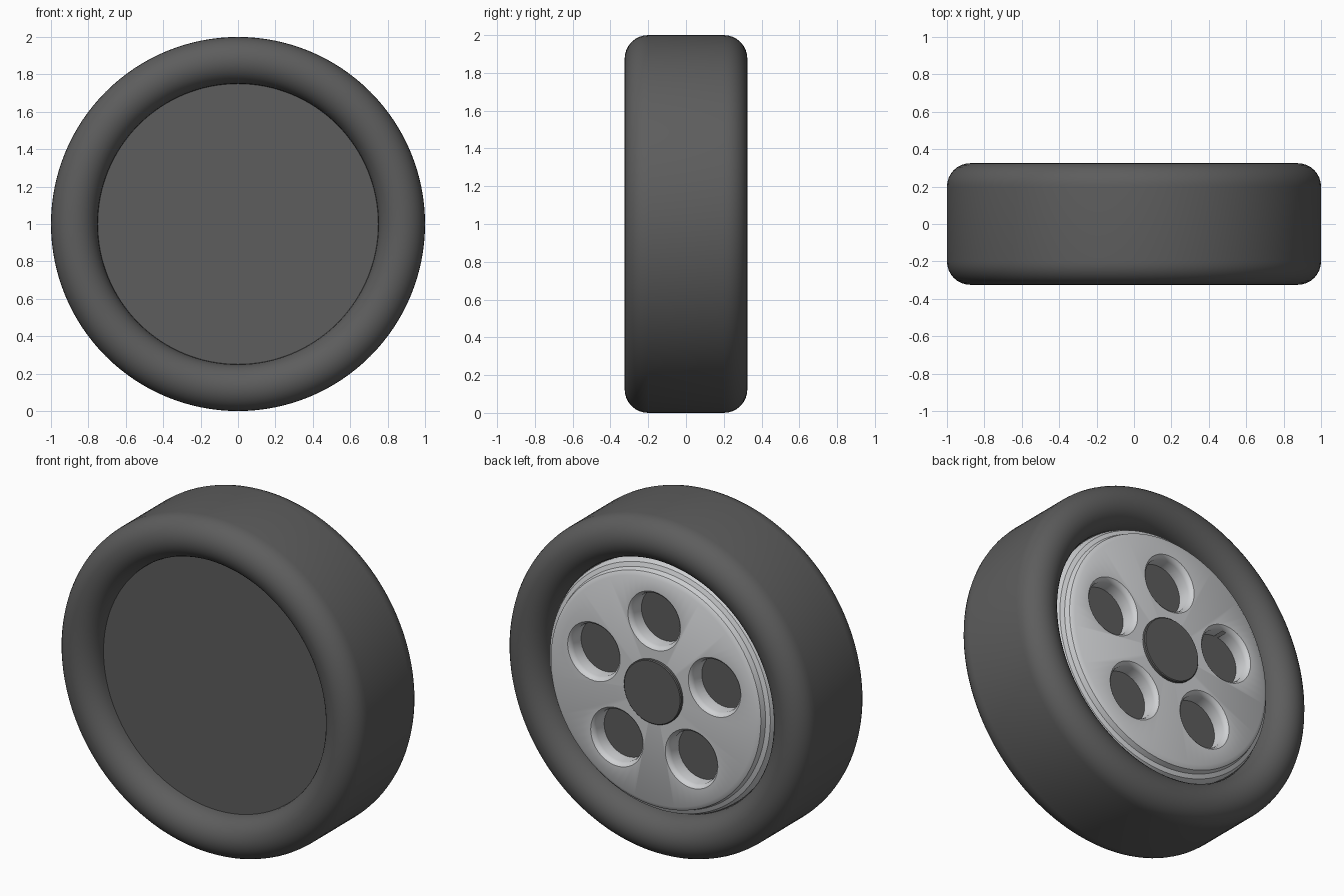
import bpy, bmesh, math
from mathutils import Vector

cube = bpy.data.objects.get("Cube")
if cube:
    bpy.data.objects.remove(cube, do_unlink=True)


def material(name, colour):
    mat = bpy.data.materials.new(name)
    mat.use_nodes = True
    mat.diffuse_color = (*colour, 1)
    mat.node_tree.nodes["Principled BSDF"].inputs["Base Color"].default_value = (*colour, 1)
    return mat


rubber = material("dark rubber", (0.11, 0.11, 0.11))
metal = material("light metal", (0.62, 0.63, 0.645))


def lathe(name, profile, mat, centre=(0, 1), segments=96):
    """Revolve (radius, y) points, starting and ending on the axis, around a y-parallel line."""
    bm = bmesh.new()
    rings = []
    for r, y in profile:
        count = segments if r > 0 else 1
        rings.append([bm.verts.new((centre[0] + r * math.cos(math.tau * i / segments), y,
                                    centre[1] + r * math.sin(math.tau * i / segments)))
                      for i in range(count)])
    for a, b in zip(rings, rings[1:]):
        for i in range(segments):
            j = (i + 1) % segments
            if len(a) == 1:
                bm.faces.new((a[0], b[i], b[j]))
            elif len(b) == 1:
                bm.faces.new((a[i], b[0], a[j]))
            else:
                bm.faces.new((a[i], b[i], b[j], a[j]))
    bmesh.ops.recalc_face_normals(bm, faces=bm.faces)
    mesh = bpy.data.meshes.new(name)
    bm.to_mesh(mesh)
    bm.free()
    mesh.materials.append(mat)
    obj = bpy.data.objects.new(name, mesh)
    bpy.context.collection.objects.link(obj)
    return obj


def activate(obj):
    bpy.ops.object.select_all(action="DESELECT")
    obj.select_set(True)
    bpy.context.view_layer.objects.active = obj


# Tyre: flat tread, half-round sidewalls and a closed disc on each side
SIDE, BULGE, STEPS = 0.2, 0.125, 16
arc = [(1 - BULGE - BULGE * math.cos(math.pi * i / STEPS),
        SIDE + BULGE * math.sin(math.pi * i / STEPS)) for i in range(STEPS + 1)]
front = [(0, -SIDE)] + [(r, -y) for r, y in arc]
tyre = lathe("tyre", front + [(r, -y) for r, y in reversed(front)], rubber, segments=128)

# Rim plate with a stepped lip
rim = lathe("rim", [(0, 0.19), (0.748, 0.19), (0.745, 0.215), (0.73, 0.245), (0.705, 0.255),
                    (0.695, 0.285), (0.67, 0.3), (0, 0.3)], metal)

# Five flared round holes through the rim
for k in range(5):
    angle = math.pi / 2 + math.tau * k / 5
    centre = (0.42 * math.cos(angle), 1 + 0.42 * math.sin(angle))
    cutter = lathe("hole_cutter", [(0, 0.15), (0.155, 0.15), (0.155, 0.27), (0.162, 0.29),
                                   (0.18, 0.305), (0.18, 0.35), (0, 0.35)], metal, centre, 40)
    cutter.hide_render = True
    activate(rim)
    cut = rim.modifiers.new("hole", "BOOLEAN")
    cut.operation = "DIFFERENCE"
    cut.solver = "EXACT"
    cut.object = cutter
    bpy.ops.object.modifier_apply(modifier=cut.name)
    bpy.data.objects.remove(cutter, do_unlink=True)

# Hub cap in the middle of the rim
hub = lathe("hub_cap", [(0, 0.25), (0.19, 0.25), (0.19, 0.315), (0.185, 0.32), (0, 0.32)], rubber, segments=48)

for obj in (tyre, rim, hub):
    activate(obj)
    bpy.ops.object.shade_smooth_by_angle(angle=math.radians(35))
